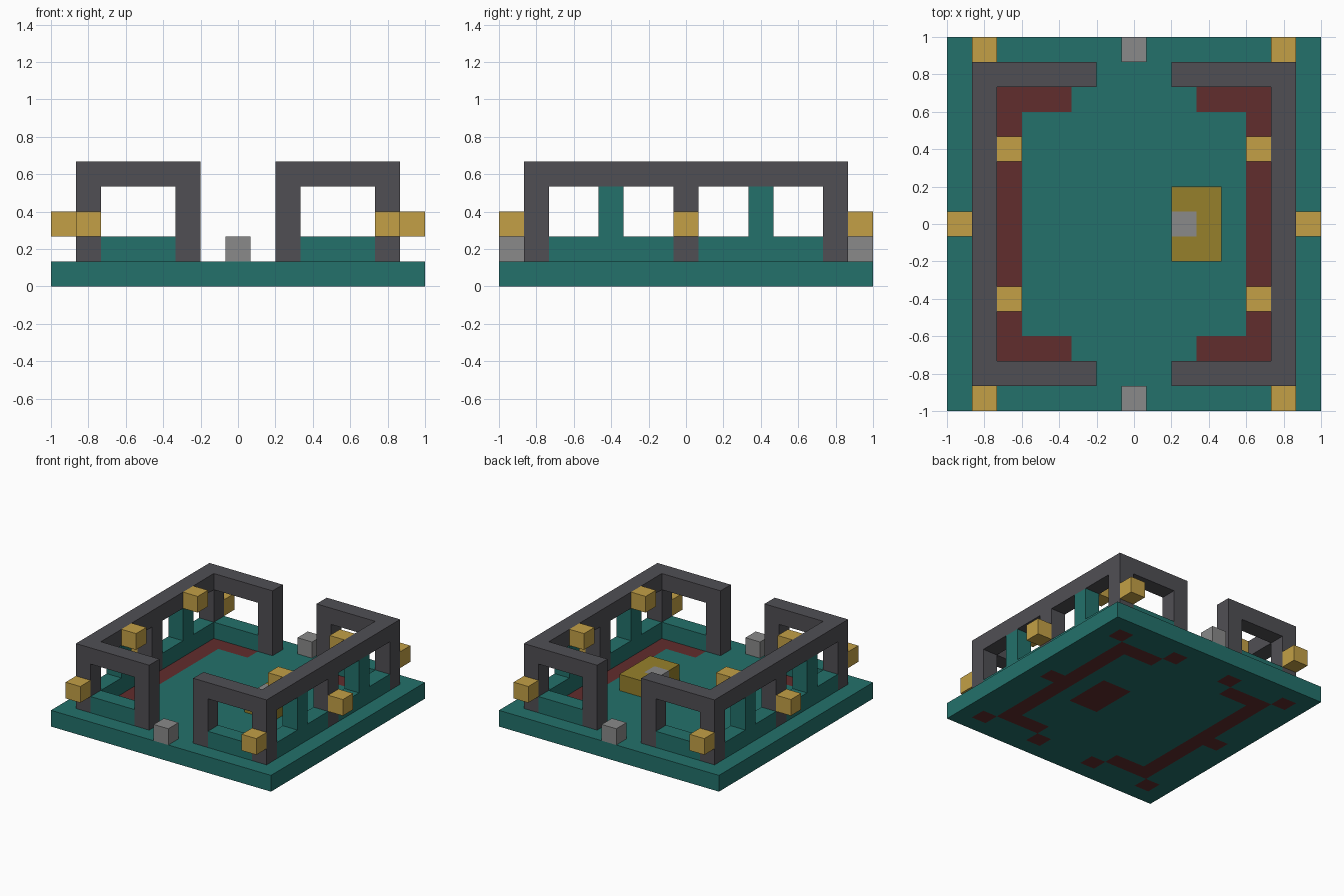
import bpy
import bmesh

CELL = 2 / 15  # the whole building sits on a 15 x 15 grid of cubic cells

default = bpy.data.objects.get("Cube")
if default:
    bpy.data.objects.remove(default, do_unlink=True)


def make_material(name, rgb):
    """Flat material from a display colour, stored as linear values."""
    linear = [((c / 255 + 0.055) / 1.055) ** 2.4 for c in rgb] + [1.0]
    mat = bpy.data.materials.new(name)
    mat.use_nodes = True
    mat.diffuse_color = linear
    bsdf = next(n for n in mat.node_tree.nodes if n.type == 'BSDF_PRINCIPLED')
    bsdf.inputs["Base Color"].default_value = linear
    return mat


TEAL = make_material("teal", (35, 113, 107))
STONE = make_material("dark_stone", (80, 79, 84))
GOLD = make_material("lamp_gold", (195, 160, 70))
GREY = make_material("light_grey", (138, 138, 138))
RED = make_material("dark_red", (97, 45, 45))
OLIVE = make_material("chest_olive", (150, 128, 43))


def add_object(name, bm, *materials):
    mesh = bpy.data.meshes.new(name)
    bm.to_mesh(mesh)
    bm.free()
    for mat in materials:
        mesh.materials.append(mat)
    obj = bpy.data.objects.new(name, mesh)
    bpy.context.collection.objects.link(obj)


def block(name, mat, xs, ys, zs):
    """Box filling the inclusive cell ranges xs, ys and zs."""
    spans = [r if isinstance(r, tuple) else (r, r) for r in (xs, ys, zs)]
    size = [(b - a + 1) * CELL for a, b in spans]
    centre = [(a + b + 1) / 2 * CELL + shift for (a, b), shift in zip(spans, (-1, -1, 0))]
    bm = bmesh.new()
    bmesh.ops.create_cube(bm, size=1)
    bmesh.ops.scale(bm, vec=size, verts=bm.verts)
    bmesh.ops.translate(bm, vec=centre, verts=bm.verts)
    add_object(name, bm, mat)


def flip(r):
    """Mirror a cell or cell range across the middle of the grid."""
    return (14 - r[1], 14 - r[0]) if isinstance(r, tuple) else 14 - r


def mirrored(name, mat, xs, ys, zs, axes):
    """Blocks repeated left/right (X) and front/back (Y)."""
    for side, x in (("right", xs), ("left", flip(xs))) if "X" in axes else (("", xs),):
        for end, y in (("front", ys), ("back", flip(ys))) if "Y" in axes else (("", ys),):
            block("_".join(p for p in (end, side, name) if p), mat, x, y, zs)


def is_inlay(i, j):
    """Floor cells that are red: carpet border, pillar feet and chest footing."""
    a, b = min(i, 14 - i), min(j, 14 - j)
    carpet = (a == 2 and b >= 2) or (b == 2 and 2 <= a <= 4)
    foot = (a, b) in {(1, 1), (5, 1), (1, 7)}
    chest = i in (9, 10) and 6 <= j <= 8
    return carpet or foot or chest


# Floor slab with red inlaid cells
bm = bmesh.new()
bmesh.ops.create_grid(bm, x_segments=15, y_segments=15, size=1)
ext = bmesh.ops.extrude_face_region(bm, geom=bm.faces[:], use_keep_orig=True)
top = [v for v in ext["geom"] if isinstance(v, bmesh.types.BMVert)]
bmesh.ops.translate(bm, vec=(0, 0, CELL), verts=top)
bmesh.ops.recalc_face_normals(bm, faces=bm.faces)
for face in bm.faces:
    c = face.calc_center_median()
    if abs(face.normal.z) > 0.5 and is_inlay(int((c.x + 1) / CELL), int((c.y + 1) / CELL)):
        face.material_index = 1
add_object("floor_slab", bm, TEAL, RED)

# Stone frame: pillars and top beams
mirrored("corner_pillar", STONE, 1, 1, (1, 3), "XY")
mirrored("gate_pillar", STONE, 5, 1, (1, 3), "XY")
mirrored("middle_pillar", STONE, 1, 7, (1, 3), "X")
mirrored("side_beam", STONE, 1, (1, 13), 4, "X")
mirrored("end_beam", STONE, (2, 5), 1, 4, "XY")

# Teal low walls and window posts
mirrored("end_low_wall", TEAL, (2, 4), 1, 1, "XY")
mirrored("side_low_wall", TEAL, 1, (2, 6), 1, "XY")
mirrored("window_post", TEAL, 1, 4, (2, 3), "XY")

# Lamps outside on the pillars and inside under the beams
mirrored("corner_lamp", GOLD, 1, 0, 2, "XY")
mirrored("side_lamp", GOLD, 0, 7, 2, "X")
mirrored("inner_lamp", GOLD, 2, 4, 4, "XY")

# Grey step at each entrance
mirrored("entrance_step", GREY, 7, 0, 1, "Y")

# Chest with a grey block set in its front
block("chest_back", OLIVE, 10, (6, 8), 1)
mirrored("chest_arm", OLIVE, 9, 6, 1, "Y")
block("chest_latch", GREY, 9, 7, 1)
